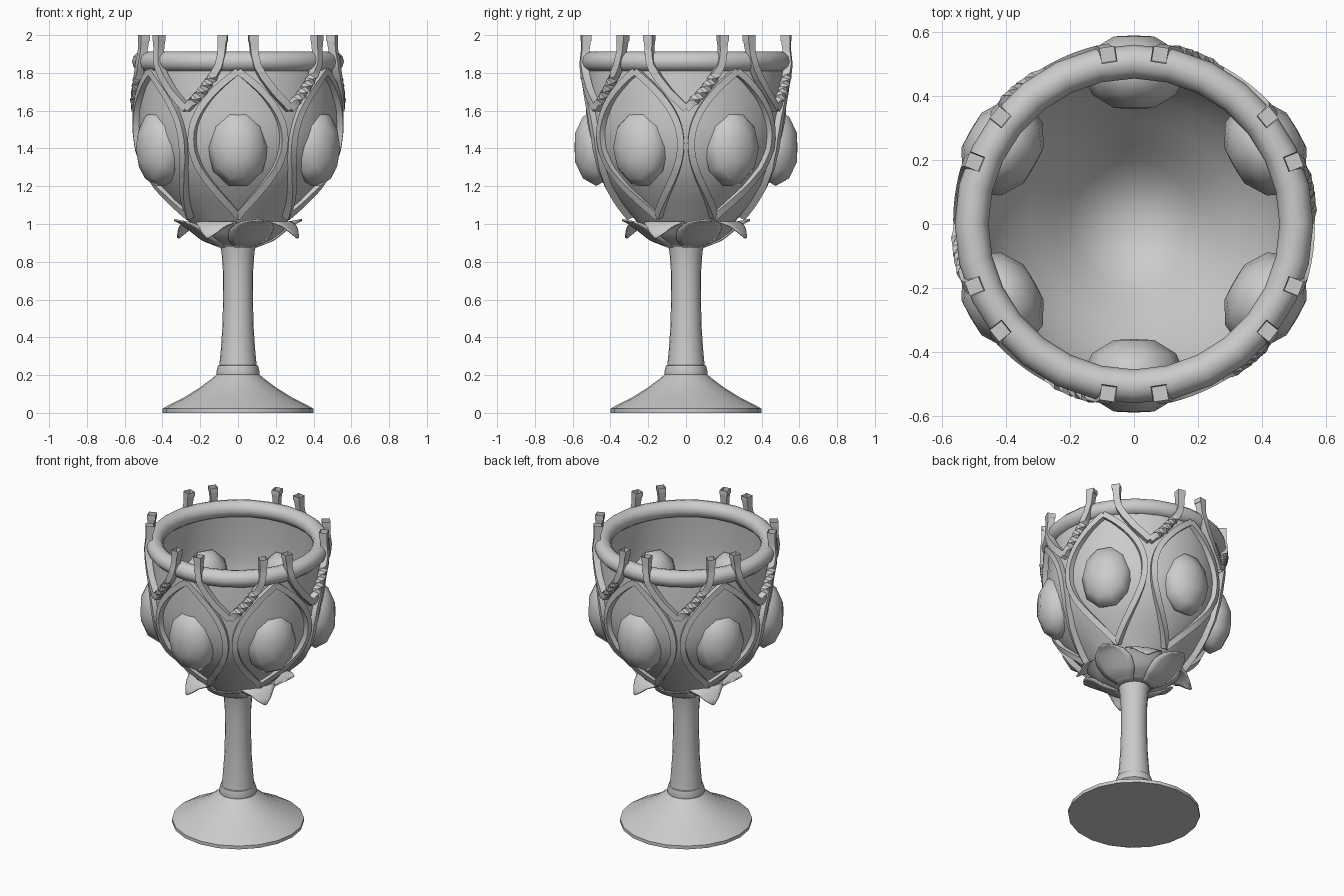
import bpy, bmesh, math
from mathutils import Vector, Matrix

if "Cube" in bpy.data.objects:
    bpy.data.objects.remove(bpy.data.objects["Cube"], do_unlink=True)


def finish(bm, name, angle=35):
    bmesh.ops.recalc_face_normals(bm, faces=bm.faces)
    mesh = bpy.data.meshes.new(name)
    bm.to_mesh(mesh)
    bm.free()
    ob = bpy.data.objects.new(name, mesh)
    bpy.context.collection.objects.link(ob)
    bpy.ops.object.select_all(action='DESELECT')
    bpy.context.view_layer.objects.active = ob
    ob.select_set(True)
    bpy.ops.object.shade_smooth_by_angle(angle=math.radians(angle))
    return ob


def lathe(profile, sides, name, angle=35, closed=False, matrix=None):
    bm = bmesh.new()
    verts = [bm.verts.new((r, 0, z)) for r, z in profile]
    pairs = list(zip(verts, verts[1:])) + ([(verts[-1], verts[0])] if closed else [])
    edges = [bm.edges.new(p) for p in pairs]
    bmesh.ops.spin(bm, geom=verts + edges, cent=(0, 0, 0), axis=(0, 0, 1),
                   angle=math.tau, steps=sides, use_duplicate=False)
    bmesh.ops.remove_doubles(bm, verts=bm.verts, dist=0.0005)
    if matrix:
        bm.transform(matrix)
    return finish(bm, name, angle)


def lerp_keys(keys, x):
    """Piecewise-linear value at x from ascending (x, value) pairs."""
    for (x0, v0), (x1, v1) in zip(keys, keys[1:]):
        if x <= x1:
            return v0 + (v1 - v0) * max(0, x - x0) / (x1 - x0)
    return keys[-1][1]


def polar(r, a, z):
    return Vector((r * math.cos(a), r * math.sin(a), z))


def bar(bm, points, width, depth, twist=None, flare=None):
    """Sweep a rectangular section along points, facing away from the axis."""
    rings = []
    for i, p in enumerate(points):
        t = (points[min(i + 1, len(points) - 1)] - points[max(i - 1, 0)]).normalized()
        n = Vector((p.x, p.y, 0))
        n = (n - t * n.dot(t)).normalized()
        if twist:
            n = Matrix.Rotation(twist(p.z), 3, t) @ n
        s = t.cross(n)
        k = flare(p.z) if flare else 1
        rings.append([bm.verts.new(p + k * (s * width * a + n * depth * b) / 2)
                      for a, b in ((-1, -1), (1, -1), (1, 1), (-1, 1))])
    for lo, hi in zip(rings, rings[1:]):
        for j in range(4):
            bm.faces.new((lo[j], lo[(j + 1) % 4], hi[(j + 1) % 4], hi[j]))
    bm.faces.new(rings[0][::-1])
    return bm.faces.new(rings[-1])


# Foot and stem
lathe([(0, 0), (0.4, 0), (0.4, 0.022), (0.36, 0.045), (0.28, 0.085), (0.2, 0.135),
       (0.14, 0.18), (0.11, 0.205)], 20, "foot")
lathe([(0.09, 0.2), (0.112, 0.2), (0.115, 0.215), (0.106, 0.25), (0.09, 0.255)], 20, "stem_collar")
lathe([(0.1, 0.24), (0.092, 0.32), (0.083, 0.45), (0.079, 0.6), (0.08, 0.75),
       (0.087, 0.85), (0.1, 0.91)], 20, "stem")

# Bowl with an inner wall
outer = [(0.88, 0.09), (0.92, 0.17), (0.97, 0.225), (1.03, 0.275), (1.12, 0.355), (1.2, 0.42),
         (1.3, 0.482), (1.4, 0.517), (1.5, 0.53), (1.6, 0.53), (1.8, 0.52), (1.87, 0.512)]
profile = [(0, 0.88)] + [(r, z) for z, r in outer]
inner = [(r - 0.03, z + 0.02) for z, r in outer[:-1]][::-1]
lathe(profile + [(0.485, 1.87)] + inner + [(0, 0.9)], 32, "bowl", 40)

# Rolled rim
lathe([polar(0.053, math.tau * i / 12, 0).xy + Vector((0.508, 1.86)) for i in range(12)],
      28, "rim", 50, closed=True)

PANELS = [math.radians(30 + 60 * i) for i in range(6)]

# Gems set through the bowl wall
half = [(0, 0.115), (0.06, 0.112), (0.125, 0.07), (0.155, 0)]
gem = [(r, z) for r, z in half] + [(r, -z) for r, z in half[-2::-1]]
for i, a in enumerate(PANELS):
    place = (Matrix.Rotation(a, 4, 'Z') @ Matrix.Translation((0.475, 0, 1.405))
             @ Matrix.Diagonal((1, 1.05, 1.38, 1)) @ Matrix.Rotation(math.pi / 2, 4, 'Y')
             @ Matrix.Rotation(math.pi / 2, 4, 'Z'))
    lathe(gem, 10, f"gem_{i + 1}", 60, matrix=place)

# Pointed oval frames around the gems
bm = bmesh.new()
for a in PANELS:
    for side in (-1, 1):
        path = []
        for k in range(25):
            u = k / 12 - 1
            z = 1.425 + 0.385 * u
            spread = math.radians(27) * (1 - abs(u) ** 2.1)
            path.append(polar(lerp_keys(outer, z) + 0.01, a + side * spread, z))
        bar(bm, path, 0.036, 0.04)
finish(bm, "oval_frames", 30)

# V-shaped straps that run up through the rim and end in hollow prongs
strap_angle = [(1.61, 30), (1.7, 20.5), (1.78, 14), (1.84, 10.5), (1.9, 9.2), (2.0, 8.6)]
strap_radius = [(1.61, 0.545), (1.75, 0.548), (1.85, 0.55), (1.92, 0.54), (2.0, 0.535)]


def strap_twist(z):
    return math.tau * min(1, max(0, (z - 1.64) / 0.15))


def strap_flare(z):
    return 1 + 0.25 * max(0, (z - 1.92) / 0.08)


bm = bmesh.new()
for a in PANELS:
    for side in (-1, 1):
        path = []
        for k in range(27):
            z = 1.61 + 0.39 * k / 26
            path.append(polar(lerp_keys(strap_radius, z),
                              a + side * math.radians(lerp_keys(strap_angle, z)), z))
        end = bar(bm, path, 0.04, 0.04, strap_twist if side < 0 else None, strap_flare)
        for v in end.verts:
            v.co.z = 2.0
        bmesh.ops.inset_region(bm, faces=[end], thickness=0.009)
        for v in end.verts:
            v.co.z -= 0.03
finish(bm, "straps_and_prongs", 30)

# Two rings of four leaves under the bowl
leaf_width = [(0, 0.05), (0.3, 0.11), (0.55, 0.13), (0.75, 0.105), (0.9, 0.055), (1, 0.006)]
leaves = {
    "drooping_leaf": (-27, [(0, 0.1, 0.885), (0.3, 0.2, 0.93), (0.55, 0.262, 0.995),
                            (0.68, 0.285, 1.012), (0.82, 0.315, 0.99), (1, 0.355, 0.925)]),
    "spreading_leaf": (18, [(0, 0.1, 0.88), (0.3, 0.19, 0.915), (0.6, 0.265, 0.975),
                            (0.8, 0.31, 1.008), (1, 0.355, 1.022)])}
for name, (start, keys) in leaves.items():
    for i in range(4):
        a = math.radians(start + 90 * i)
        bm = bmesh.new()
        rows = []
        for k in range(13):
            t = k / 12
            r = lerp_keys([(q[0], q[1]) for q in keys], t)
            z = lerp_keys([(q[0], q[2]) for q in keys], t)
            w = lerp_keys(leaf_width, t)
            rows.append([bm.verts.new(polar(r, a + s / 3 * w / r, z)) for s in range(-3, 4)])
        for lo, hi in zip(rows, rows[1:]):
            for j in range(6):
                bm.faces.new((lo[j], lo[j + 1], hi[j + 1], hi[j]))
        leaf = finish(bm, f"{name}_{i + 1}", 45)
        mod = leaf.modifiers.new("thickness", 'SOLIDIFY')
        mod.thickness = 0.008
        mod.offset = 0
